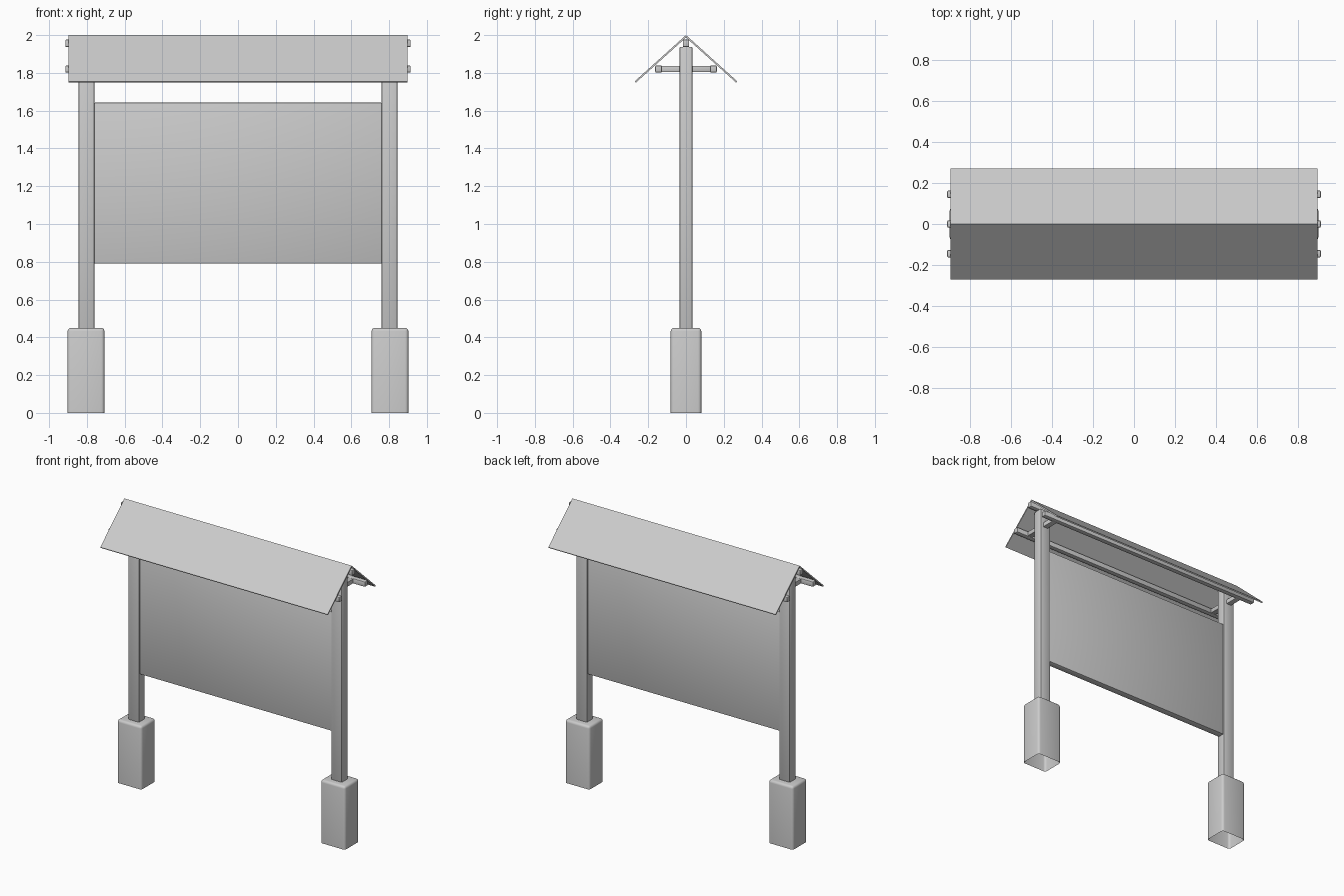
import bpy, bmesh

if "Cube" in bpy.data.objects:
    bpy.data.objects.remove(bpy.data.objects["Cube"])


def finish(bm, name, smooth):
    bmesh.ops.recalc_face_normals(bm, faces=bm.faces)
    mesh = bpy.data.meshes.new(name)
    bm.to_mesh(mesh)
    bm.free()
    ob = bpy.data.objects.new(name, mesh)
    bpy.context.collection.objects.link(ob)
    if smooth:
        bpy.ops.object.select_all(action='DESELECT')
        ob.select_set(True)
        bpy.context.view_layer.objects.active = ob
        bpy.ops.object.shade_smooth_by_angle(angle=0.7)
    return ob


def box(name, lo, hi, bevel=0.0, segments=2, pick=None, open_bottom=False):
    """Box between two corners; pick chooses the edges that are rounded."""
    bm = bmesh.new()
    bmesh.ops.create_cube(bm, size=1)
    for v in bm.verts:
        v.co = [(l + h) / 2 + c * (h - l) for l, h, c in zip(lo, hi, v.co)]
    if bevel:
        edges = [e for e in bm.edges if pick is None or pick(e)]
        bmesh.ops.bevel(bm, geom=edges, offset=bevel, segments=segments,
                        profile=0.5, affect='EDGES')
    if open_bottom:
        bottom = [f for f in bm.faces if all(v.co.z < lo[2] + 1e-5 for v in f.verts)]
        bmesh.ops.delete(bm, geom=bottom, context='FACES')
    return finish(bm, name, bool(bevel))


def off_ground(e):
    return max(v.co.z for v in e.verts) > 0.01


for side, s in (("left", -1), ("right", 1)):
    def span(a, b):
        return sorted((s * a, s * b))

    # Rounded footing, open underneath
    x0, x1 = span(0.707, 0.902)
    box(side + "_footing", (x0, -0.081, 0), (x1, 0.081, 0.45),
        0.017, 3, off_ground, True)
    # Upright post
    x0, x1 = span(0.76, 0.844)
    box(side + "_post", (x0, -0.034, 0.44), (x1, 0.034, 1.938), 0.007)
    # Cross arm carrying the side purlins
    x0, x1 = span(0.782, 0.822)
    box(side + "_cross_arm", (x0, -0.135, 1.804), (x1, 0.135, 1.837), 0.004)

# Notice panel
box("notice_panel", (-0.762, -0.025, 0.79), (0.762, 0.025, 1.642), 0.006)

# Ridge beam and side purlins
box("ridge_beam", (-0.914, -0.017, 1.937), (0.914, 0.017, 1.976), 0.005)
for name, y in (("front_purlin", -0.145), ("back_purlin", 0.145)):
    box(name, (-0.914, y - 0.018, 1.802), (0.914, y + 0.018, 1.839), 0.005)

# Thin folded roof sheet
profile = [(-0.272, 1.755), (0, 2.0), (0.272, 1.755),
           (0.266, 1.748), (0, 1.987), (-0.266, 1.748)]
bm = bmesh.new()
rings = [[bm.verts.new((x, y, z)) for y, z in profile] for x in (-0.898, 0.898)]
for i in range(6):
    j = (i + 1) % 6
    bm.faces.new((rings[0][i], rings[0][j], rings[1][j], rings[1][i]))
for r in rings:
    bm.faces.new((r[0], r[1], r[4], r[5]))
    bm.faces.new((r[1], r[2], r[3], r[4]))
finish(bm, "roof_sheet", False)
